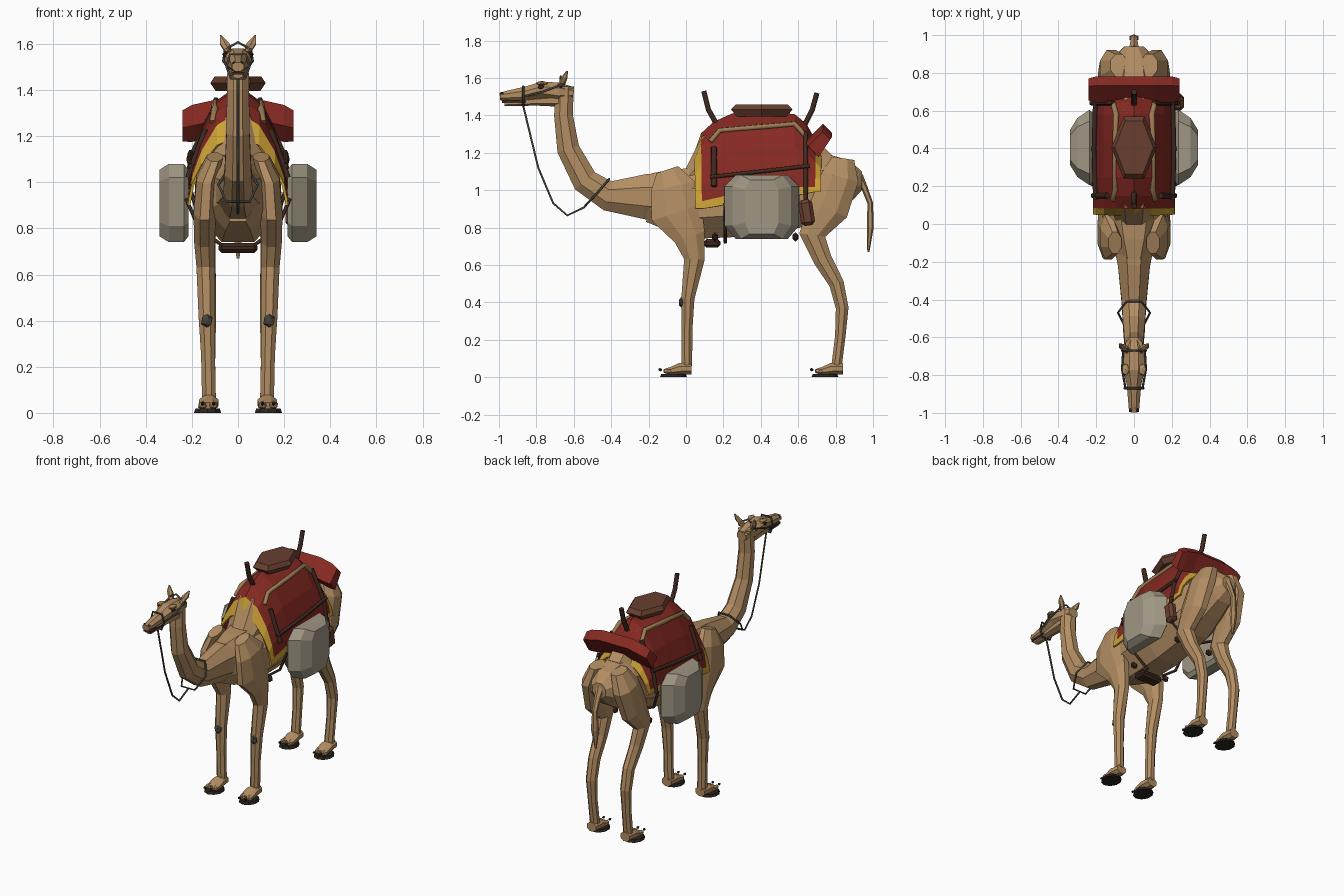
import bpy, bmesh, math
from mathutils import Vector, Matrix

if "Cube" in bpy.data.objects:
    bpy.data.objects.remove(bpy.data.objects["Cube"])


def material(name, rgb):
    m = bpy.data.materials.new(name)
    m.diffuse_color = (*rgb, 1)
    m.use_nodes = True
    m.node_tree.nodes["Principled BSDF"].inputs["Base Color"].default_value = m.diffuse_color
    return m


FUR = material("tan fur", (.45, .27, .125))
RED = material("red cloth", (.24, .022, .016))
GOLD = material("gold trim", (.6, .36, .035))
SACK = material("grey sack", (.35, .31, .23))
LEATHER = material("brown leather", (.14, .05, .03))
WOOD = material("dark wood", (.05, .022, .014))
ROPE = material("grey rope", (.06, .055, .045))
STRAP = material("straw strap", (.33, .2, .085))
SOLE = material("dark sole", (.025, .018, .013))


def finish(name, bm, *mats):
    bmesh.ops.recalc_face_normals(bm, faces=bm.faces)
    me = bpy.data.meshes.new(name)
    bm.to_mesh(me)
    bm.free()
    for m in mats:
        me.materials.append(m)
    ob = bpy.data.objects.new(name, me)
    bpy.context.collection.objects.link(ob)
    return ob


def loft(name, rings, mat, n=8):
    """Skin rings (x, y, z, half width, half thickness) along a path in the yz plane."""
    bm = bmesh.new()
    loops = []
    k = 1 / math.cos(math.pi / n)
    for i, (x, y, z, rx, rn) in enumerate(rings):
        a, b = rings[max(i - 1, 0)], rings[min(i + 1, len(rings) - 1)]
        t = Vector((0, b[1] - a[1], b[2] - a[2])).normalized()
        nrm = Vector((0, -t.z, t.y))
        loop = []
        for j in range(n):
            w = (j + .5) * math.tau / n
            loop.append(bm.verts.new(Vector((x + rx * k * math.cos(w), y, z)) + nrm * rn * k * math.sin(w)))
        loops.append(loop)
    for p, q in zip(loops, loops[1:]):
        for j in range(n):
            bm.faces.new((p[j], p[(j + 1) % n], q[(j + 1) % n], q[j]))
    bm.faces.new(loops[0])
    bm.faces.new(loops[-1])
    return finish(name, bm, mat)


def stick(name, pts, r, mat, cyclic=False):
    cu = bpy.data.curves.new(name, 'CURVE')
    cu.dimensions = '3D'
    cu.bevel_depth, cu.bevel_resolution, cu.use_fill_caps = r, 1, True
    sp = cu.splines.new('POLY')
    sp.points.add(len(pts) - 1)
    for p, co in zip(sp.points, pts):
        p.co = (*co, 1)
    sp.use_cyclic_u = cyclic
    cu.materials.append(mat)
    ob = bpy.data.objects.new(name, cu)
    bpy.context.collection.objects.link(ob)
    return ob


def box(name, loc, size, mat, tilt=0, bevel=0):
    bm = bmesh.new()
    bmesh.ops.create_cube(bm, size=1)
    bmesh.ops.scale(bm, vec=size, verts=bm.verts)
    if bevel:
        bmesh.ops.bevel(bm, geom=bm.edges[:], offset=bevel, segments=1, affect='EDGES')
    bmesh.ops.transform(bm, matrix=Matrix.Translation(loc) @ Matrix.Rotation(tilt, 4, 'X'), verts=bm.verts)
    return finish(name, bm, mat)


def pebble(name, loc, size, mat):
    bm = bmesh.new()
    bmesh.ops.create_icosphere(bm, subdivisions=1, radius=1)
    bmesh.ops.transform(bm, matrix=Matrix.Translation(loc) @ Matrix.Diagonal((*size, 1)), verts=bm.verts)
    return finish(name, bm, mat)


# Body, hump, neck and head
loft("body", [(0, -.2, .96, .08, .13), (0, -.1, .95, .13, .16), (0, .05, .93, .17, .19), (0, .3, .95, .185, .2),
              (0, .6, 1, .165, .2), (0, .75, 1.04, .14, .165), (0, .88, 1.05, .11, .11), (0, .94, 1.05, .05, .05)], FUR)
loft("hump", [(0, .03, 1.05, .1, .07), (0, .12, 1.1, .12, .19), (0, .3, 1.1, .13, .27), (0, .58, 1.1, .13, .26),
              (0, .76, 1.07, .1, .12)], FUR)
loft("neck", [(0, -.05, .96, .12, .14), (0, -.22, .965, .085, .12), (0, -.42, .97, .065, .08),
              (0, -.54, 1.05, .058, .07), (0, -.63, 1.22, .05, .06), (0, -.655, 1.4, .048, .05),
              (0, -.65, 1.555, .045, .05)], FUR)
loft("head", [(0, -.6, 1.52, .035, .03), (0, -.68, 1.525, .055, .05), (0, -.77, 1.535, .058, .045),
              (0, -.85, 1.515, .038, .04), (0, -.95, 1.505, .03, .028), (0, -.995, 1.5, .026, .02)], FUR)
loft("jaw", [(0, -.66, 1.48, .04, .03), (0, -.8, 1.475, .03, .02), (0, -.97, 1.463, .022, .012)], FUR, 6)
box("mouth", (0, -.92, 1.473, ), (.055, .13, .012), WOOD)
loft("tail", [(0, .92, 1.07, .025, .025), (0, .955, 1.01, .02, .015), (0, .985, .93, .016, .013),
              (0, .985, .8, .024, .016), (0, .975, .67, .006, .005)], FUR, 6)

for s in (-1, 1):
    # Face details
    loft("ear", [(s * .035, -.67, 1.555, .014, .016), (s * .058, -.65, 1.6, .02, .014),
                 (s * .075, -.635, 1.637, .004, .004)], FUR, 6)
    pebble("eye", (s * .053, -.775, 1.552), (.012, .02, .014), WOOD)
    pebble("brow", (s * .045, -.77, 1.572), (.022, .035, .012), FUR)
    pebble("nostril", (s * .017, -.985, 1.518), (.009, .012, .007), WOOD)
    stick("cheek_strap", [(s * .045, -.87, 1.5), (s * .063, -.77, 1.525), (s * .056, -.65, 1.57)], .006, ROPE)

    # Front and hind legs
    loft("front_leg", [(s * .1, -.1, 1.11, .035, .06), (s * .135, -.07, 1.02, .045, .12),
                       (s * .145, -.05, .88, .048, .14), (s * .145, .02, .75, .045, .085),
                       (s * .14, .045, .63, .04, .055), (s * .135, .01, .42, .036, .035),
                       (s * .13, .005, .25, .03, .029), (s * .126, .005, .06, .03, .028)], FUR)
    loft("hind_leg", [(s * .08, .84, 1.17, .045, .06), (s * .12, .825, 1.07, .06, .1),
                      (s * .14, .765, .9, .05, .105), (s * .14, .675, .76, .043, .07),
                      (s * .135, .73, .63, .038, .05), (s * .13, .805, .5, .035, .04),
                      (s * .13, .835, .37, .034, .034), (s * .128, .825, .22, .029, .028),
                      (s * .126, .805, .06, .03, .028)], FUR)
    pebble("knee_pad", (s * .135, -.022, .4), (.028, .018, .032), ROPE)
    for y in (0, .81):
        loft("foot", [(s * .127, y + .03, .045, .035, .03), (s * .127, y - .03, .045, .042, .032),
                      (s * .127, y - .1, .03, .04, .016)], FUR)
        bm = bmesh.new()
        bmesh.ops.create_cone(bm, cap_ends=True, segments=10, radius1=1, radius2=.9, depth=1)
        bmesh.ops.transform(bm, matrix=Matrix.Translation((s * .132, y - .067, .009))
                            @ Matrix.Diagonal((.062, .072, .018, 1)), verts=bm.verts)
        finish("sole", bm, SOLE)
        for d in (-.024, .024):
            pebble("toe", (s * .13 + d, y - .09, .033), (.022, .035, .02), FUR)
            pebble("toenail", (s * .13 + d, y - .138, .04), (.009, .012, .009), SOLE)

# Draped blanket with gold border
sections = [(.05, 1.2, .9), (.085, 1.3, .9), (.15, 1.36, .91), (.25, 1.405, .93), (.45, 1.415, .95),
            (.58, 1.4, .97), (.64, 1.35, .98), (.69, 1.26, .99), (.72, 1.2, .99)]
half = [(1, 0), (.98, .1), (.92, .3), (.73, .58), (.42, .86)]
across = [(-x, z) for x, z in half] + [(0, 1)] + half[::-1]
bm = bmesh.new()
rows = [[bm.verts.new((.212 * x, y, b + (t - b) * z)) for x, z in across] for y, t, b in sections]
for i in range(len(rows) - 1):
    for j in range(len(across) - 1):
        f = bm.faces.new((rows[i][j], rows[i][j + 1], rows[i + 1][j + 1], rows[i + 1][j]))
        f.material_index = int(i in (0, len(rows) - 2) or j in (0, len(across) - 2))
blanket = finish("blanket", bm, RED, GOLD)
solid = blanket.modifiers.new("thickness", 'SOLIDIFY')
solid.thickness, solid.offset = .012, 0

# Saddle seat
bm = bmesh.new()
rims = []
for z, k in ((1.395, .8), (1.43, 1), (1.458, .85)):
    rims.append([bm.verts.new((x * k, .405 + y * k, z)) for x, y in
                 ((.12, 0), (.055, .165), (-.055, .165), (-.12, 0), (-.055, -.165), (.055, -.165))])
for p, q in zip(rims, rims[1:]):
    for j in range(6):
        bm.faces.new((p[j], p[(j + 1) % 6], q[(j + 1) % 6], q[j]))
bm.faces.new(rims[0])
bm.faces.new(rims[-1])
finish("saddle_seat", bm, LEATHER)

# Saddle horns
stick("front_horn", [(0, .165, 1.35), (0, .12, 1.43), (0, .095, 1.53)], .016, WOOD)
stick("rear_horn", [(0, .635, 1.35), (0, .675, 1.43), (0, .7, 1.52)], .016, WOOD)

# Bedroll, drooping toward both ends
bm = bmesh.new()
loops = []
for x, drop in ((-.24, .03), (-.2, .02), (-.11, 0), (.11, 0), (.2, .02), (.24, .03)):
    k = .85 if abs(x) == .24 else 1
    loops.append([bm.verts.new((x, .713 + dy * k, 1.27 - drop + dz * k)) for dy, dz in
                  ((.02, .085), (.068, .035), (-.005, -.075), (-.07, -.005))])
for p, q in zip(loops, loops[1:]):
    for j in range(4):
        bm.faces.new((p[j], p[(j + 1) % 4], q[(j + 1) % 4], q[j]))
bm.faces.new(loops[0])
bm.faces.new(loops[-1])
finish("bedroll", bm, RED)

for s in (-1, 1):
    # Side packs: octagonal, tapering outward
    bm = bmesh.new()
    loops = []
    for x, ky, kz in ((.215, .9, .85), (.235, 1, 1), (.3, .78, 1), (.34, .45, .85)):
        loops.append([bm.verts.new((s * x, .405 + y * ky, .91 + z * kz)) for y, z in
                      ((.2, -.1), (.2, .11), (.14, .17), (-.14, .17),
                       (-.2, .11), (-.2, -.1), (-.14, -.17), (.14, -.17))])
    for p, q in zip(loops, loops[1:]):
        for j in range(8):
            bm.faces.new((p[j], p[(j + 1) % 8], q[(j + 1) % 8], q[j]))
    bm.faces.new(loops[0])
    bm.faces.new(loops[-1])
    finish("side_pack", bm, SACK)

    # Carrying frame and braid on the blanket
    stick("front_pole", [(s * .216, .15, 1.02), (s * .14, .15, 1.23)], .015, WOOD)
    stick("rear_pole", [(s * .225, .64, .98), (s * .2, .64, 1.12), (s * .11, .64, 1.31)], .013, WOOD)
    stick("rail", [(s * .205, .13, 1.07), (s * .212, .4, 1.1), (s * .205, .66, 1.13)], .012, WOOD)
    stick("braid", [(s * .11, .13, 1.26), (s * .1, .18, 1.32), (s * .1, .42, 1.34),
                    (s * .095, .58, 1.355), (s * .11, .64, 1.29)], .015, STRAP)
    for y in (.155, .585):
        pebble("girth_knot", (s * .13, y, .75), (.025, .018, .025), WOOD)
    stick("girth_strap", [(s * .225, .21, .93), (s * .17, .21, .8), (s * .06, .21, .72)], .009, WOOD)
    stick("rear_girth_strap", [(s * .21, .6, .98), (s * .17, .59, .85), (s * .06, .57, .8)], .009, WOOD)

# Chest pad and water flask
box("chest_pad", (0, .14, .715), (.17, .09, .045), WOOD, 0, .015)
box("water_flask", (.235, .645, .88), (.06, .075, .14), LEATHER, .15, .018)
stick("flask_cord", [(.23, .64, 1), (.235, .64, .93)], .012, WOOD)

# Halter, neck ring and lead rope
stick("nose_band", [(.05, -.87, 1.5), (.035, -.87, 1.555), (-.035, -.87, 1.555), (-.05, -.87, 1.5),
                    (-.03, -.87, 1.45), (.03, -.87, 1.45)], .006, ROPE, True)
stick("crown_strap", [(.065, -.67, 1.55), (.04, -.67, 1.585), (0, -.67, 1.607), (-.04, -.67, 1.585),
                      (-.065, -.67, 1.55)], .006, ROPE)
stick("neck_ring", [(.04, -.41, 1.06), (.085, -.47, .99), (.05, -.54, .915), (-.05, -.54, .915),
                    (-.085, -.47, .99), (-.04, -.41, 1.06)], .006, ROPE, True)
stick("lead_rope", [(0, -.87, 1.45), (0, -.79, 1.12), (0, -.71, .93), (0, -.635, .865), (0, -.54, .91)], .006, ROPE)
